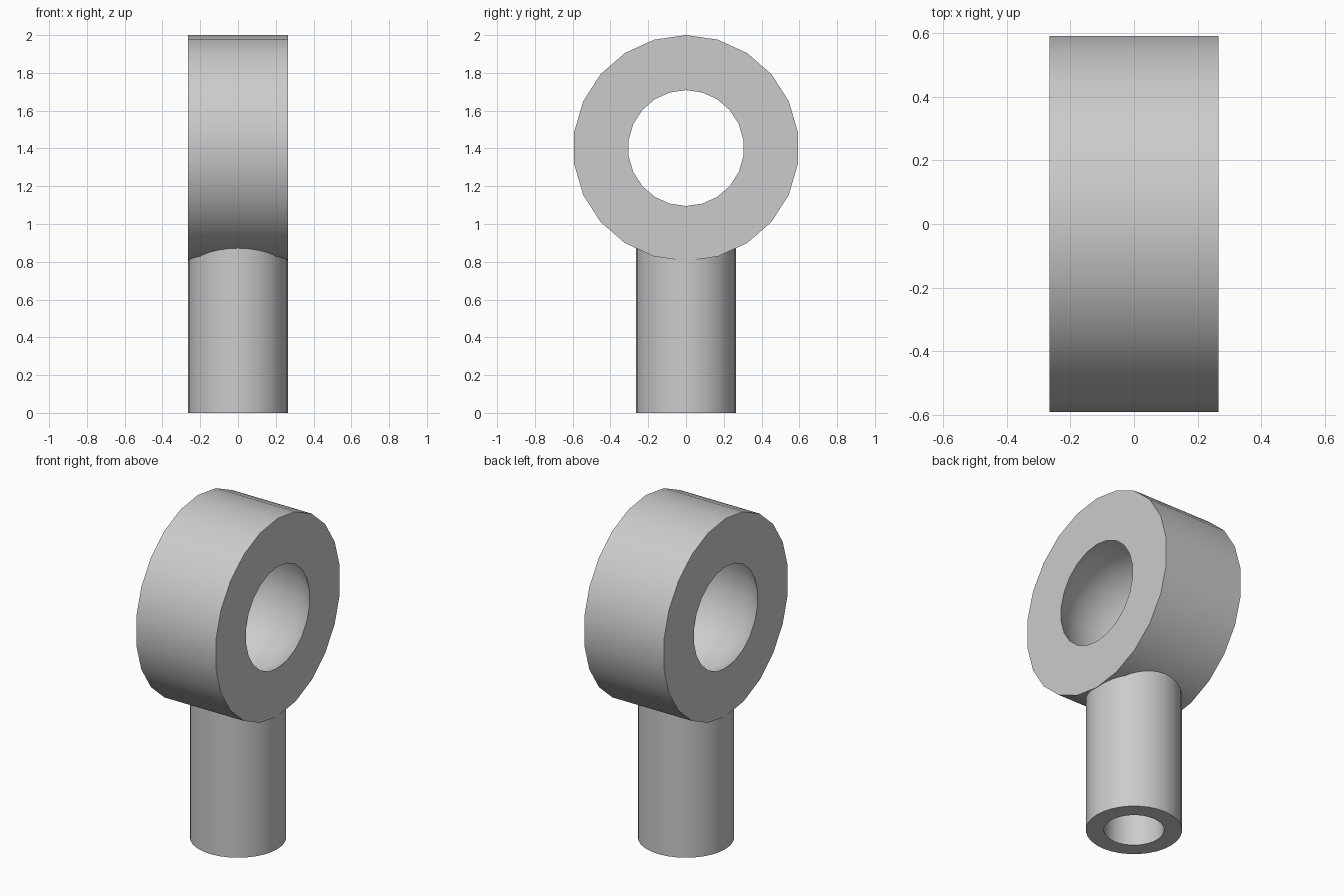
import bpy
import bmesh
from math import sin, cos, asin, pi, radians
from mathutils import Matrix

cube = bpy.data.objects.get("Cube")
if cube:
    bpy.data.objects.remove(cube, do_unlink=True)

steel = bpy.data.materials.new("grey_steel")
steel.use_nodes = True
GREY = (0.6, 0.6, 0.6, 1)
steel.diffuse_color = GREY
steel.node_tree.nodes["Principled BSDF"].inputs["Base Color"].default_value = GREY


def lathe(name, profile, sides, closed, matrix):
    """Turn (radius, height) points about z, then place with matrix."""
    bm = bmesh.new()
    rings = []
    for r, z in profile:
        if r == 0:
            rings.append([bm.verts.new((0, 0, z))] * sides)
        else:
            rings.append([bm.verts.new((r * cos(2 * pi * i / sides),
                                        r * sin(2 * pi * i / sides), z))
                          for i in range(sides)])
    pairs = list(zip(rings, rings[1:]))
    if closed:
        pairs.append((rings[-1], rings[0]))
    for a, b in pairs:
        for i in range(sides):
            j = (i + 1) % sides
            corners = list(dict.fromkeys((a[i], a[j], b[j], b[i])))
            bm.faces.new(corners)
    bmesh.ops.transform(bm, matrix=matrix, verts=bm.verts)
    bmesh.ops.recalc_face_normals(bm, faces=bm.faces)
    mesh = bpy.data.meshes.new(name)
    bm.to_mesh(mesh)
    bm.free()
    mesh.materials.append(steel)
    obj = bpy.data.objects.new(name, mesh)
    bpy.context.collection.objects.link(obj)
    bpy.ops.object.select_all(action='DESELECT')
    obj.select_set(True)
    bpy.context.view_layer.objects.active = obj
    bpy.ops.object.shade_smooth_by_angle(angle=radians(30))
    return obj


# Eye ring with a spherical seat inside
half, outer, socket = 0.266, 0.598, 0.406
tilt = asin(half / socket)
steps = 10
seat = [(socket * cos(t), socket * sin(t))
        for t in (tilt * (2 * k / steps - 1) for k in range(steps + 1))]
ring_place = Matrix.Translation((0, 0, 2 - outer)) @ Matrix.Rotation(-pi / 2, 4, 'Y')
lathe("eye_ring", seat + [(outer, half), (outer, -half)], 22, True, ring_place)

# Shank with a blind bore from below, its top buried in the ring
bore = 0.165
lathe("shank", [(0, 0.8), (bore, 0.8), (bore, 0), (0.264, 0), (0.264, 0.92), (0, 0.92)],
      32, False, Matrix.Identity(4))
